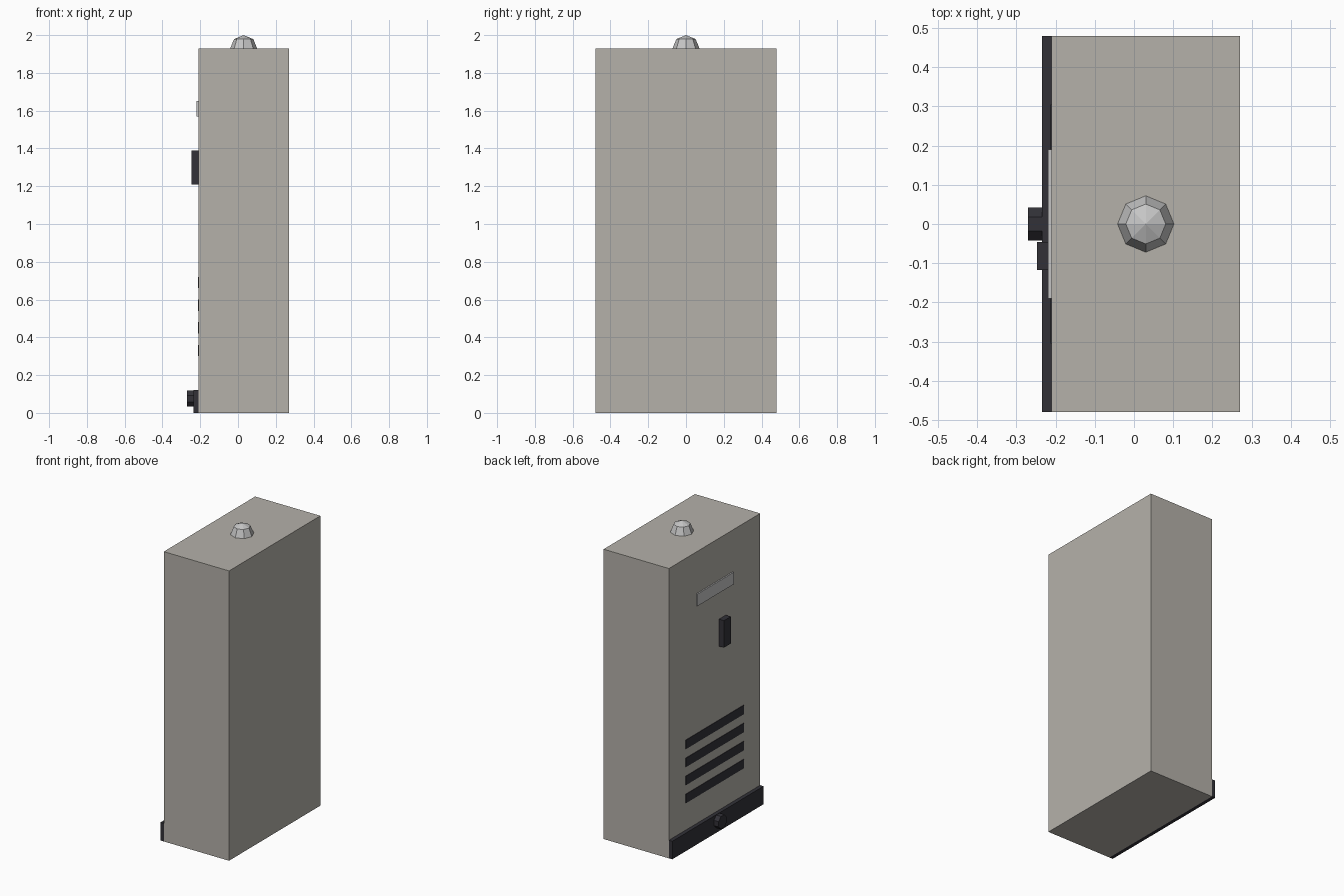
import bpy, bmesh
from math import pi
from mathutils import Matrix, Vector

cube = bpy.data.objects.get("Cube")
if cube:
    bpy.data.objects.remove(cube, do_unlink=True)


def material(name, color):
    m = bpy.data.materials.new(name)
    m.use_nodes = True
    m.diffuse_color = (*color, 1)
    m.node_tree.nodes["Principled BSDF"].inputs["Base Color"].default_value = (*color, 1)
    return m


BODY = material("warm grey paint", (0.46, 0.44, 0.40))
DARK = material("dark trim", (0.032, 0.031, 0.039))
LIGHT = material("light grey", (0.56, 0.56, 0.56))

FACE = -0.21      # plane of the panel side
HALF = 0.48       # half of the cabinet's wide side
TOP = 1.928


def finish(bm, name, mat):
    bmesh.ops.recalc_face_normals(bm, faces=bm.faces[:])
    mesh = bpy.data.meshes.new(name)
    bm.to_mesh(mesh)
    bm.free()
    mesh.materials.append(mat)
    ob = bpy.data.objects.new(name, mesh)
    bpy.context.collection.objects.link(ob)
    return ob


def box(name, mat, x, y, z):
    """Box from (min, max) ranges on each axis."""
    bm = bmesh.new()
    size = [r[1] - r[0] for r in (x, y, z)]
    mid = Vector([(r[0] + r[1]) / 2 for r in (x, y, z)])
    bmesh.ops.create_cube(bm, size=1, matrix=Matrix.Translation(mid) @ Matrix.Diagonal((*size, 1)))
    return finish(bm, name, mat)


# Cabinet and plinth strip
box("cabinet_body", BODY, (FACE, 0.27), (-HALF, HALF), (0, TOP))
box("plinth_strip", DARK, (-0.235, FACE), (-HALF, HALF), (0, 0.12))

# Door frame: one rectangle, inset, opened and extruded
bm = bmesh.new()
corners = [(-0.425, 0.848), (0.425, 0.848), (0.425, 1.775), (-0.425, 1.775)]
face = bm.faces.new([bm.verts.new((FACE, y, z)) for y, z in corners])
bmesh.ops.inset_region(bm, faces=[face], thickness=0.035)
bmesh.ops.delete(bm, geom=[face], context='FACES')
out = bmesh.ops.extrude_face_region(bm, geom=bm.faces[:], use_keep_orig=True)
verts = [v for v in out["geom"] if isinstance(v, bmesh.types.BMVert)]
bmesh.ops.translate(bm, verts=verts, vec=(-0.014, 0, 0))
finish(bm, "door_frame", DARK)

# Door fittings
box("door_handle", DARK, (-0.247, FACE), (-0.118, -0.046), (1.21, 1.39))
box("door_label_plate", LIGHT, (FACE - 0.009, FACE), (-0.19, 0.19), (1.57, 1.65))

# Vent slots
for i in range(4):
    z = 0.30 + 0.12 * i
    box(f"vent_slot_{i + 1}", DARK, (FACE - 0.003, FACE), (-0.305, 0.305), (z, z + 0.06))

# Eight-sided knob on the plinth
bm = bmesh.new()
bmesh.ops.create_cone(bm, cap_ends=True, segments=8, radius1=0.046, radius2=0.046, depth=0.035,
                      matrix=Matrix.Translation((-0.2525, 0, 0.075))
                      @ Matrix.Rotation(pi / 2, 4, 'Y') @ Matrix.Rotation(pi / 8, 4, 'Z'))
finish(bm, "plinth_knob", DARK)

# Low-poly dome lamp on the roof
bm = bmesh.new()
bmesh.ops.create_uvsphere(bm, u_segments=8, v_segments=4, radius=0.072,
                          matrix=Matrix.Translation((0.03, 0, TOP)))
bmesh.ops.delete(bm, geom=[v for v in bm.verts if v.co.z < TOP - 0.01], context='VERTS')
finish(bm, "roof_dome", LIGHT)
